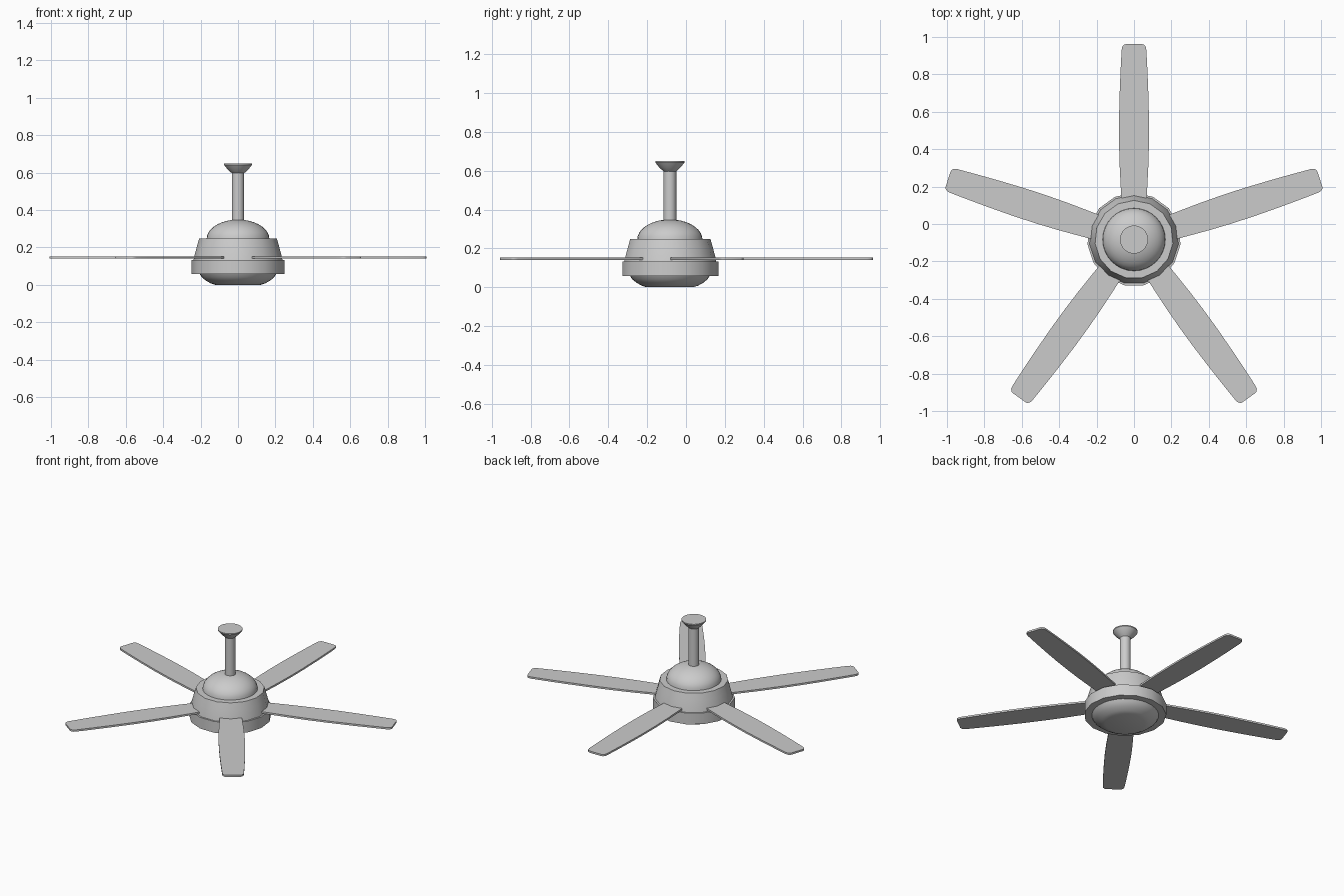
import bpy, bmesh, math

if "Cube" in bpy.data.objects:
    bpy.data.objects.remove(bpy.data.objects["Cube"])

CY = -0.083          # hub axis position in y
BLADES = 5


def finish(name, bm, angle=35):
    bmesh.ops.recalc_face_normals(bm, faces=bm.faces)
    me = bpy.data.meshes.new(name)
    bm.to_mesh(me)
    bm.free()
    ob = bpy.data.objects.new(name, me)
    bpy.context.collection.objects.link(ob)
    bpy.ops.object.select_all(action='DESELECT')
    ob.select_set(True)
    bpy.context.view_layer.objects.active = ob
    bpy.ops.object.shade_smooth_by_angle(angle=math.radians(angle))
    return ob


def lathe(name, profile, sides):
    """Revolve (radius, z) points about the hub axis and cap both ends."""
    bm = bmesh.new()
    rings = []
    for r, z in profile:
        ring = []
        for i in range(sides):
            a = math.pi / 2 + 2 * math.pi * i / sides
            ring.append(bm.verts.new((r * math.cos(a), r * math.sin(a), z)))
        rings.append(ring)
    for lo, hi in zip(rings, rings[1:]):
        for i in range(sides):
            j = (i + 1) % sides
            bm.faces.new((lo[i], lo[j], hi[j], hi[i]))
    bm.faces.new(rings[0])
    bm.faces.new(rings[-1])
    ob = finish(name, bm)
    ob.location.y = CY
    return ob


# Motor housing: 15-sided lower band and tapered upper shell
lathe("housing_band", [(0.215, 0.06), (0.25, 0.06), (0.25, 0.135), (0.23, 0.135)], 15)
lathe("housing_shell", [(0.24, 0.13), (0.235, 0.155), (0.222, 0.205), (0.209, 0.25)], 15)

# Rounded top dome
dome = [(0.168 * math.cos(t), 0.248 + 0.104 * math.sin(t))
        for t in [math.radians(80) * i / 8 for i in range(9)]]
lathe("top_dome", dome, 32)

# Shallow bowl underneath
lathe("bottom_bowl", [(0.12, 0.003), (0.145, 0.011), (0.172, 0.026),
                      (0.195, 0.045), (0.207, 0.065)], 32)

# Hanging rod and flared ceiling canopy
lathe("down_rod", [(0.033, 0.33), (0.033, 0.62)], 24)
lathe("ceiling_canopy", [(0.033, 0.6), (0.042, 0.608), (0.055, 0.62),
                         (0.068, 0.636), (0.075, 0.645), (0.075, 0.652)], 32)

# Blades: half outline (distance, half width), mirrored, extruded and spun round
half = [(0.18, 0.066), (0.28, 0.071), (0.4, 0.077), (0.52, 0.080), (0.65, 0.080),
        (0.8, 0.076), (0.92, 0.071), (1.015, 0.066), (1.032, 0.062),
        (1.042, 0.053), (1.045, 0.042)]
outline = [(d, -w) for d, w in half] + [(d, w) for d, w in reversed(half)]
for k in range(BLADES):
    bm = bmesh.new()
    face = bm.faces.new([bm.verts.new((d, w, 0.143)) for d, w in outline])
    ext = bmesh.ops.extrude_face_region(bm, geom=[face])
    top = [g for g in ext["geom"] if isinstance(g, bmesh.types.BMVert)]
    bmesh.ops.translate(bm, verts=top, vec=(0, 0, 0.012))
    blade = finish(f"blade_{k + 1}", bm)
    blade.location.y = CY
    blade.rotation_euler.z = math.pi / 2 + 2 * math.pi * k / BLADES

# Rest the lowest point on the floor
for ob in bpy.context.collection.objects:
    ob.location.z -= 0.003
